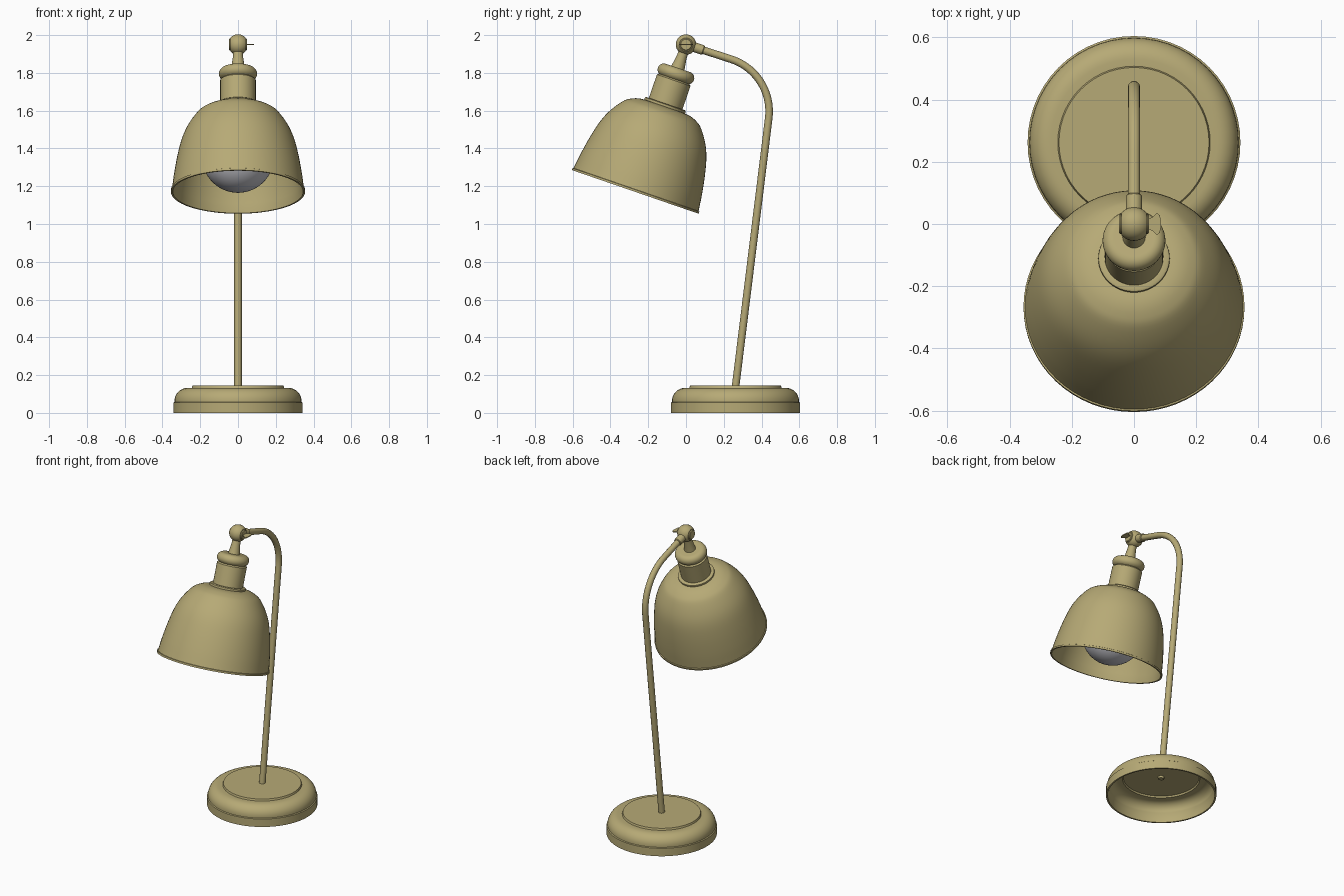
import bpy, bmesh, math
from mathutils import Matrix, Vector

if "Cube" in bpy.data.objects:
    bpy.data.objects.remove(bpy.data.objects["Cube"])


def material(name, rgb):
    m = bpy.data.materials.new(name)
    m.diffuse_color = (*rgb, 1)
    m.use_nodes = True
    m.node_tree.nodes["Principled BSDF"].inputs["Base Color"].default_value = m.diffuse_color
    return m


BRASS = material("aged brass", (0.47, 0.40, 0.18))
GLASS = material("frosted grey glass", (0.56, 0.56, 0.60))
JOINT = Vector((0, 0, 1.95))
# Head frame: origin at the joint, local -z runs down the tilted shade axis
HEAD = Matrix.Translation(JOINT) @ Matrix.Rotation(math.radians(-19), 4, 'X')


def finish(name, bm, mat):
    bmesh.ops.recalc_face_normals(bm, faces=bm.faces)
    me = bpy.data.meshes.new(name)
    bm.to_mesh(me)
    bm.free()
    ob = bpy.data.objects.new(name, me)
    bpy.context.collection.objects.link(ob)
    me.materials.append(mat)
    return ob


def lathe(name, profile, frame, mat, n=56):
    """Revolve (radius, z) points about the frame's z axis."""
    bm = bmesh.new()
    vs = [bm.verts.new((r, 0, z)) for r, z in profile]
    es = [bm.edges.new(p) for p in zip(vs, vs[1:])]
    bmesh.ops.spin(bm, geom=vs + es, cent=(0, 0, 0), axis=(0, 0, 1),
                   angle=math.tau, steps=n, use_duplicate=False)
    bmesh.ops.remove_doubles(bm, verts=bm.verts, dist=1e-5)
    bm.transform(frame)
    return finish(name, bm, mat)


def smooth_path(pts, k=4):
    """Catmull-Rom curve through 2D points."""
    p = [Vector(q) for q in pts]
    p = [2 * p[0] - p[1]] + p + [2 * p[-1] - p[-2]]
    out = []
    for a, b, c, d in zip(p, p[1:], p[2:], p[3:]):
        for i in range(k):
            t = i / k
            out.append(0.5 * (2 * b + (c - a) * t + (2 * a - 5 * b + 4 * c - d) * t * t
                              + (3 * b - a - 3 * c + d) * t ** 3))
    return [tuple(v) for v in out] + [tuple(pts[-1])]


def arc(cr, cz, rad, a0, a1, n=8):
    return [(cr + rad * math.cos(math.radians(a0 + (a1 - a0) * i / n)),
             cz + rad * math.sin(math.radians(a0 + (a1 - a0) * i / n))) for i in range(n + 1)]


# Base: hollow rounded foot with a raised top disc
outer = [(0.342, 0), (0.342, 0.054), (0.336, 0.058)]
outer += arc(0.268, 0.064, 0.068, 0, 90)
outer += [(0.245, 0.132), (0.241, 0.144), (0, 0.144)]
inner = [(0, 0.132), (0.235, 0.132), (0.24, 0.122)] + arc(0.268, 0.064, 0.058, 90, 0)
inner += [(0.332, 0.054), (0.332, 0), (0.342, 0)]
lathe("base", outer + inner, Matrix.Translation((0, 0.262, 0)), BRASS)

# Stem: leaning straight tube with a bend over to the joint
cu = bpy.data.curves.new("stem", 'CURVE')
cu.dimensions = '3D'
cu.bevel_depth, cu.bevel_resolution, cu.resolution_u = 0.02, 4, 18
cu.use_fill_caps = True
sp = cu.splines.new('BEZIER')
up, over = Vector((0, 0.124, 0.992)), Vector((0, -0.951, 0.309))
knots = [((0, 0.26, 0.12), up, 0.1, 0.1), ((0, 0.438, 1.56), up, 0.1, 0.139),
         ((0, 0.24, 1.872), over, 0.139, 0.05), ((0, 0.03, 1.94), over, 0.05, 0.05)]
sp.bezier_points.add(len(knots) - 1)
for bp, (co, d, l, r) in zip(sp.bezier_points, knots):
    bp.handle_left_type = bp.handle_right_type = 'FREE'
    bp.co = Vector(co)
    bp.handle_left, bp.handle_right = bp.co - d * l, bp.co + d * r
stem = bpy.data.objects.new("stem", cu)
bpy.context.collection.objects.link(stem)
cu.materials.append(BRASS)
bpy.ops.object.select_all(action='DESELECT')
stem.select_set(True)
bpy.context.view_layer.objects.active = stem
bpy.ops.object.convert(target='MESH')

# Collar where the stem meets the joint
collar = Matrix.Translation(JOINT) @ (-over).to_track_quat('Z', 'Y').to_matrix().to_4x4()
lathe("stem_collar", [(0, 0.03), (0.026, 0.03), (0.026, 0.094), (0.023, 0.098), (0, 0.098)],
      collar, BRASS, 24)

# Joint: ball flattened on both sides, with a small boss on each flat
side = Matrix.Translation(JOINT) @ Matrix.Rotation(math.pi / 2, 4, 'Y')
lathe("joint_ball", [(0, -0.04)] + arc(0, 0, 0.054, -48, 48, 14) + [(0, 0.04)], side, BRASS, 32)
lathe("joint_boss", [(0, -0.048), (0.028, -0.048), (0.032, -0.044), (0.032, 0.044),
                     (0.028, 0.048), (0, 0.048)], side, BRASS, 32)

# Thumb screw wing: thin flat plate on the right side
bm = bmesh.new()
half = [(0.042, 0.013), (0.06, 0.023), (0.073, 0.036), (0.083, 0.028), (0.086, 0.012)]
outline = half + [(x, -y) for x, y in reversed(half)]
face = bm.faces.new([bm.verts.new((x, y, 1.947)) for x, y in outline])
ext = bmesh.ops.extrude_face_region(bm, geom=[face])
bmesh.ops.translate(bm, vec=(0, 0, 0.006),
                    verts=[g for g in ext["geom"] if isinstance(g, bmesh.types.BMVert)])
finish("thumb_screw", bm, BRASS)

# Neck, socket with its bulging cap, and shade flange
lathe("neck", [(0, -0.03), (0.026, -0.03), (0.027, -0.07), (0.037, -0.135), (0, -0.135)],
      HEAD, BRASS, 32)
cap = [(0, -0.131), (0.064, -0.131)] + arc(0.068, -0.164, 0.033, 90, -60, 10)
lathe("socket", cap + [(0.094, -0.2), (0.094, -0.345), (0, -0.345)], HEAD, BRASS, 48)
lathe("shade_flange", [(0.08, -0.331), (0.108, -0.331), (0.114, -0.335), (0.115, -0.341),
                       (0.112, -0.352), (0.08, -0.352)], HEAD, BRASS, 48)

# Shade: thin bell with a small lip
bell = smooth_path([(0.09, -0.345), (0.144, -0.351), (0.185, -0.367), (0.219, -0.393),
                    (0.264, -0.457), (0.295, -0.525), (0.319, -0.616), (0.338, -0.72),
                    (0.350, -0.812)])
lip = [(0.355, -0.814), (0.355, -0.825), (0.345, -0.825)]
inside = [(r - 0.008, z - 0.007) for r, z in reversed(bell[:-1])]
lathe("shade", bell + lip + inside, HEAD, BRASS, 64)

# Bulb: globe with a neck running up into the socket
bulb = [(0, -0.34), (0.07, -0.34), (0.075, -0.4)] + arc(0, -0.628, 0.191, 58, -90, 22)
bulb[-1] = (0, -0.819)
lathe("bulb", bulb, HEAD, GLASS, 48)

# Smooth shading with crisp edges
bpy.ops.object.select_all(action='SELECT')
bpy.ops.object.shade_smooth_by_angle(angle=math.radians(35))
